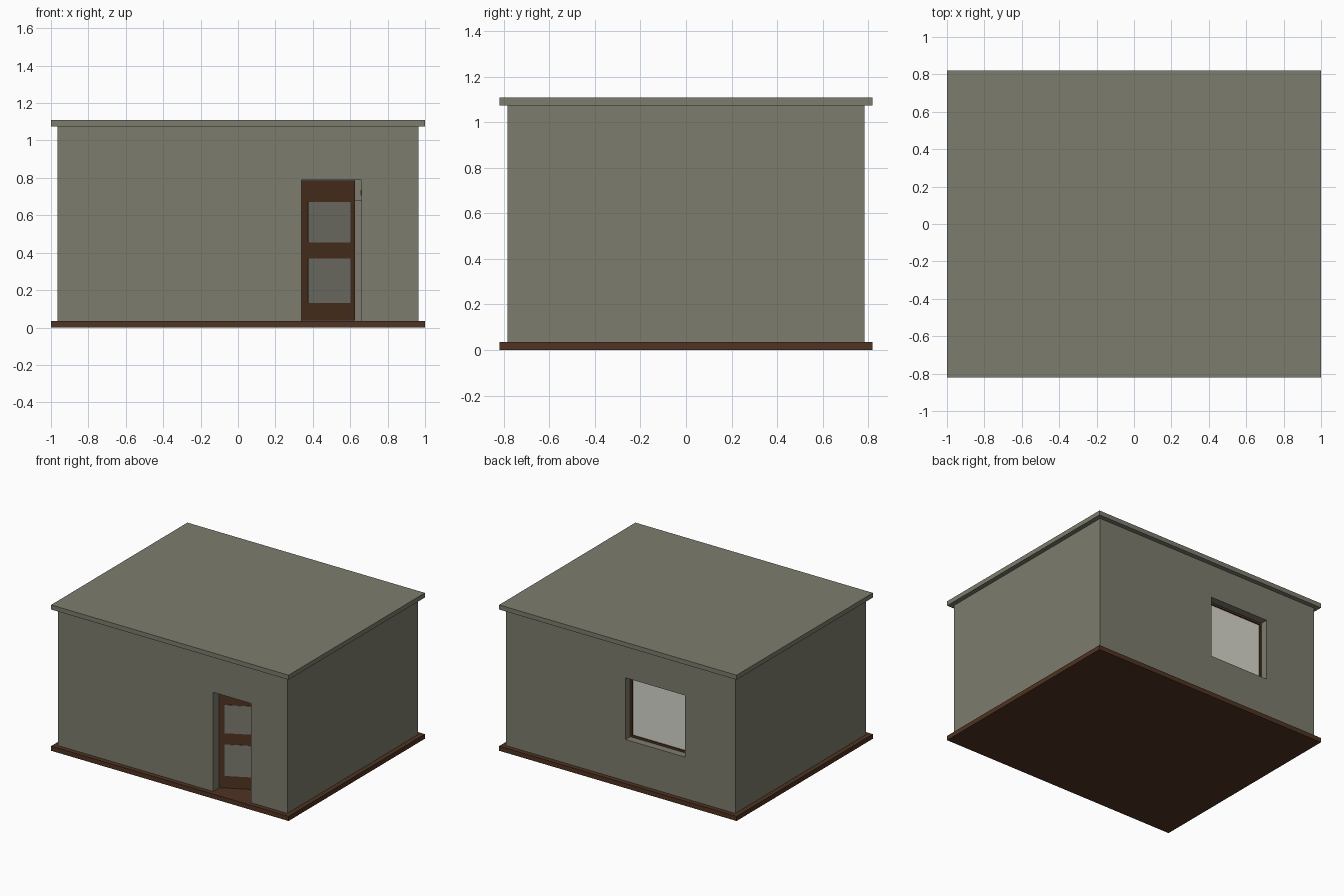
import bpy, math
from mathutils import Matrix, Vector

if "Cube" in bpy.data.objects:
    bpy.data.objects.remove(bpy.data.objects["Cube"])


def material(name, rgb):
    m = bpy.data.materials.new(name)
    m.diffuse_color = (*rgb, 1)
    m.use_nodes = True
    m.node_tree.nodes["Principled BSDF"].inputs["Base Color"].default_value = m.diffuse_color
    return m


WALL = material("grey plaster", (0.205, 0.202, 0.156))
WOOD = material("dark brown wood", (0.080, 0.033, 0.016))
PANE = material("pale window glass", (0.68, 0.68, 0.61))
DOOR_GLASS = material("grey door glass", (0.195, 0.193, 0.158))
DARK = material("dark vent", (0.03, 0.03, 0.025))


def box(name, x, y, z, mat=None, matrix=None):
    """Box from (low, high) ranges, optionally moved by a matrix."""
    corners = [Vector((a, b, c)) for a in x for b in y for c in z]
    if matrix:
        corners = [matrix @ v for v in corners]
    faces = [(0, 1, 3, 2), (4, 6, 7, 5), (0, 4, 5, 1),
             (2, 3, 7, 6), (0, 2, 6, 4), (1, 5, 7, 3)]
    me = bpy.data.meshes.new(name)
    me.from_pydata(corners, [], faces)
    ob = bpy.data.objects.new(name, me)
    bpy.context.collection.objects.link(ob)
    if mat:
        me.materials.append(mat)
    return ob


# floor slab and flat roof
box("floor_slab", (-1, 1), (-0.82, 0.82), (0, 0.035), WOOD)
box("roof_slab", (-1, 1), (-0.82, 0.82), (1.075, 1.11), WALL)

# hollow walls with door and window openings
T = 0.07
walls = box("walls", (-0.965, 0.965), (-0.785, 0.785), (0.035, 1.075), WALL)
DOOR_X, DOOR_Z = (0.34, 0.66), (0.035, 0.79)
WIN_X, WIN_Z = (-0.54, -0.04), (0.35, 0.82)
cutters = [
    box("room_cutter", (-0.965 + T, 0.965 - T), (-0.785 + T, 0.785 - T), (-0.2, 1.3), WALL),
    box("door_cutter", DOOR_X, (-0.9, -0.6), (-0.1, DOOR_Z[1]), WALL),
    box("window_cutter", WIN_X, (0.6, 0.9), WIN_Z, WALL),
]
for c in cutters:
    mod = walls.modifiers.new(c.name, 'BOOLEAN')
    mod.operation = 'DIFFERENCE'
    mod.solver = 'EXACT'
    mod.object = c
bpy.context.view_layer.update()
cut = bpy.data.meshes.new_from_object(walls.evaluated_get(bpy.context.evaluated_depsgraph_get()))
walls.modifiers.clear()
walls.data = cut
for c in cutters:
    bpy.data.objects.remove(c)

# window: thin wooden frame around one pane
F = 0.015
fy = (0.702, 0.728)
for side, x in (("left", (WIN_X[0], WIN_X[0] + F)), ("right", (WIN_X[1] - F, WIN_X[1]))):
    box("window_frame_" + side, x, fy, WIN_Z, WOOD)
for side, z in (("bottom", (WIN_Z[0], WIN_Z[0] + F)), ("top", (WIN_Z[1] - F, WIN_Z[1]))):
    box("window_frame_" + side, (WIN_X[0] + F, WIN_X[1] - F), fy, z, WOOD)
box("window_pane", (WIN_X[0] + F, WIN_X[1] - F), (0.711, 0.719),
    (WIN_Z[0] + F, WIN_Z[1] - F), PANE)

# door standing ajar, hinged on its left edge, opening inwards
swing = Matrix.Translation((0.34, -0.715, 0)) @ Matrix.Rotation(math.radians(27.5), 4, 'Z')
box("door_leaf", (0, 0.321), (0, 0.025), (0.037, 0.787), WOOD, swing)
for level, z in (("lower", (0.13, 0.37)), ("upper", (0.455, 0.67))):
    for side, y in (("outer", (-0.003, 0.002)), ("inner", (0.023, 0.028))):
        box(f"door_glass_{level}_{side}", (0.04, 0.292), y, z, DOOR_GLASS, swing)

# small wall unit on the inner back wall, glimpsed past the door
box("wall_unit", (0.62, 0.87), (0.645, 0.715), (0.68, 0.79), WALL)
box("wall_unit_vent", (0.655, 0.835), (0.641, 0.646), (0.705, 0.735), DARK)
